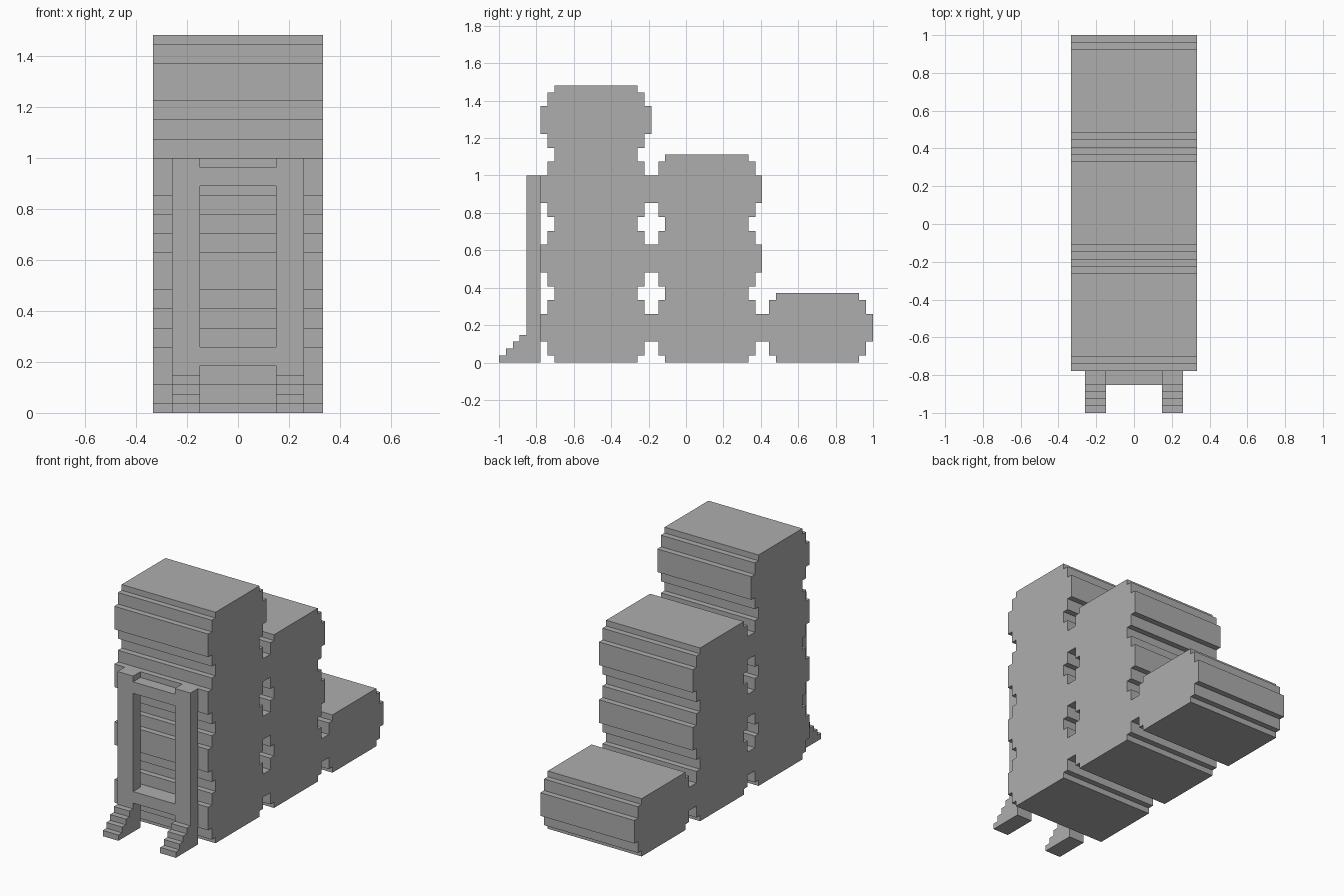
import bpy, bmesh

U = 2 / 54  # one block of the stepped design

cube = bpy.data.objects.get("Cube")
if cube:
    bpy.data.objects.remove(cube)

grey = bpy.data.materials.new("plain grey")
grey.use_nodes = True
colour = (0.42, 0.42, 0.42, 1)
grey.diffuse_color = colour
grey.node_tree.nodes["Principled BSDF"].inputs["Base Color"].default_value = colour


def extrude(bm, outline, x0, x1):
    """Extrude a side outline of (y, z) blocks from x0 to x1."""
    near = [bm.verts.new((x0 * U, y * U, z * U)) for y, z in outline]
    far = [bm.verts.new((x1 * U, y * U, z * U)) for y, z in outline]
    bm.faces.new(near)
    bm.faces.new(far[::-1])
    for i in range(len(near)):
        j = (i + 1) % len(near)
        bm.faces.new((near[i], far[i], far[j], near[j]))


def finish(bm, name):
    # Remove walls where two pieces meet, then weld the seams
    meeting = {}
    for f in bm.faces:
        key = tuple(round(c, 4) for c in f.calc_center_median())
        meeting.setdefault(key, []).append(f)
    hidden = [f for group in meeting.values() if len(group) > 1 for f in group]
    bmesh.ops.delete(bm, geom=hidden, context='FACES')
    bmesh.ops.remove_doubles(bm, verts=bm.verts, dist=U / 20)
    bmesh.ops.recalc_face_normals(bm, faces=bm.faces)
    mesh = bpy.data.meshes.new(name)
    bm.to_mesh(mesh)
    bm.free()
    mesh.materials.append(grey)
    obj = bpy.data.objects.new(name, mesh)
    bpy.context.collection.objects.link(obj)
    return obj


def column_outline(centre, storeys):
    """Stack of stepped, bulging rolls."""
    side = [(6, 0)]
    for s in range(storeys):
        side += [(w, 10 * s + z) for w, z in
                 ((6, 1), (7, 1), (7, 3), (8, 3), (8, 7), (7, 7), (7, 9), (6, 9))]
    side.append((6, 10 * storeys))
    return ([(centre + w, z) for w, z in side]
            + [(centre - w, z) for w, z in reversed(side)])


# Three joined columns, tallest at the front
body = bmesh.new()
for centre, storeys in ((-13, 4), (3, 3), (19, 1)):
    extrude(body, column_outline(centre, storeys), -9, 9)
finish(body, "stacked_columns")

# Front uprights, each with a small flight of steps at its foot
upright = [(-21, 0), (-21, 27), (-23, 27)]
for step in range(4, 0, -1):
    upright += [(-27 + step, step), (-28 + step, step)]
upright.append((-27, 0))
for name, x in (("right_upright", -7), ("left_upright", 4)):
    bm = bmesh.new()
    extrude(bm, upright, x, x + 3)
    finish(bm, name)

# Crossbars between the uprights
for name, z in (("lower_crossbar", 5), ("upper_crossbar", 24)):
    bm = bmesh.new()
    extrude(bm, [(-23, z), (-21, z), (-21, z + 2), (-23, z + 2)], -4, 4)
    finish(bm, name)
